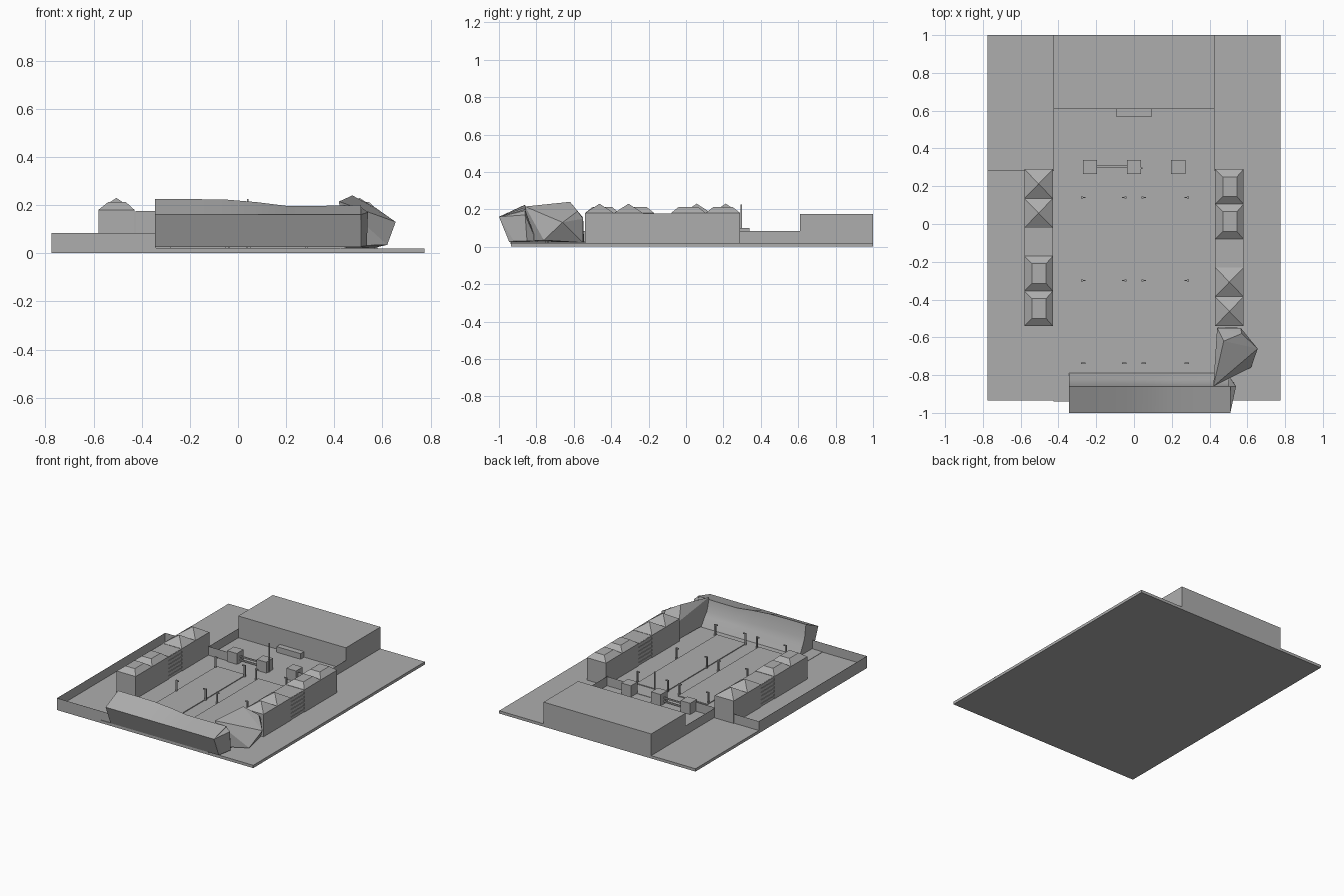
import bpy, bmesh

if "Cube" in bpy.data.objects:
    bpy.data.objects.remove(bpy.data.objects["Cube"])

# One mid-grey for the whole model
grey = bpy.data.materials.new("mid_grey")
grey.diffuse_color = (.42, .42, .42, 1)
grey.use_nodes = True
grey.node_tree.nodes["Principled BSDF"].inputs["Base Color"].default_value = grey.diffuse_color


def link(name, me):
    me.materials.append(grey)
    ob = bpy.data.objects.new(name, me)
    bpy.context.collection.objects.link(ob)
    return ob


def mesh_object(name, verts, faces):
    me = bpy.data.meshes.new(name)
    me.from_pydata(verts, [], faces)
    bm = bmesh.new()
    bm.from_mesh(me)
    bmesh.ops.recalc_face_normals(bm, faces=bm.faces)
    bm.to_mesh(me)
    bm.free()
    return link(name, me)


def frustum(name, x, y, z, tx=None, ty=None):
    """Box from (min, max) ranges; tx/ty give a smaller top rectangle."""
    tx, ty = tx or x, ty or y
    ring = [(0, 0), (1, 0), (1, 1), (0, 1)]
    v = [(x[i], y[j], z[0]) for i, j in ring]
    v += [(tx[i], ty[j], z[1]) for i, j in ring]
    f = [(0, 1, 2, 3), (4, 5, 6, 7)]
    f += [(i, (i + 1) % 4, (i + 1) % 4 + 4, i + 4) for i in range(4)]
    return mesh_object(name, v, f)


def pyramid(name, x, y, z):
    v = [(x[0], y[0], z[0]), (x[1], y[0], z[0]), (x[1], y[1], z[0]), (x[0], y[1], z[0]),
         (sum(x) / 2, sum(y) / 2, z[1])]
    return mesh_object(name, v, [(0, 1, 2, 3)] + [(i, (i + 1) % 4, 4) for i in range(4)])


def hull(name, points):
    bm = bmesh.new()
    for p in points:
        bm.verts.new(p)
    bmesh.ops.convex_hull(bm, input=bm.verts)
    loose = [v for v in bm.verts if not v.link_faces]
    bmesh.ops.delete(bm, geom=loose, context='VERTS')
    bmesh.ops.recalc_face_normals(bm, faces=bm.faces)
    me = bpy.data.meshes.new(name)
    bm.to_mesh(me)
    bm.free()
    return link(name, me)


# Ground slab and courtyard paving
G = 0.02
frustum("base_slab", (-.775, .775), (-.935, 1), (0, G))
frustum("court_paving", (-.425, .425), (-.94, .275), (.016, .0225))
for i, x in enumerate([(-.28, -.05), (.05, .28)]):
    frustum(f"court_strip_{i}", x, (-.75, .16), (G, .028))

# Rear hall with entrance block
frustum("rear_hall", (-.425, .425), (.61, 1), (G, .175))
frustum("entrance_block", (-.095, .095), (.57, .61), (G, .06))

# Thin perimeter walls
T, H = .001, .085
frustum("west_wall", (-.775, -.775 + T), (-.935, .285), (G, H))
frustum("west_yard_front_wall", (-.775, -.34), (-.935, -.935 + T), (G, H))
frustum("west_yard_back_wall", (-.775, -.425), (.285 - T, .285), (G, H))
frustum("rear_wall_left", (-.425, -.425 + T), (.28, .61), (G, H))
frustum("rear_wall_right", (.425 - T, .425), (.28, .61), (G, H))
frustum("gate_wall_left", (-.425, -.27), (.275, .275 + T), (G, H))
frustum("gate_wall_right", (.275, .425), (.285, .285 + T), (G, H))

# Gatehouses, gate bars and mast
for i, x in enumerate([-.233, 0, .235]):
    frustum(f"gatehouse_{i}", (x - .038, x + .038), (.265, .34), (G, .1))
for i, z in enumerate([.035, .06]):
    frustum(f"gate_bar_{i}", (-.195, -.038), (.3, .309), (z, z + .01))
frustum("mast", (.037, .044), (.292, .299), (G, .225))

# Side wings: two roofed ends joined by a louvred middle
E = .18
wings = [("left_wing", -.58, -.43, (-.17, -.02), (-.54, -.355, -.17), (-.02, .135, .29)),
         ("right_wing", .43, .58, (-.23, -.08), (-.08, .105, .29), (-.54, -.385, -.23))]
for name, x0, x1, gap, flats, points in wings:
    frustum(name + "_front", (x0, x1), (-.54, gap[0]), (G, E))
    frustum(name + "_back", (x0, x1), (gap[1], .29), (G, E))
    frustum(name + "_core", (x0 + .004, x1 - .004), gap, (G, E - .002))
    for k in range(6):
        z = G + .01 + k * .027
        frustum(f"{name}_louvre_{k}", (x0, x1), gap, (z, z + .012))
    for a, b in zip(flats, flats[1:]):
        frustum(name + "_flat_roof", (x0, x1), (a, b), (E, .212),
                (x0 + .04, x1 - .035), (a + .04, b - .04))
    for a, b in zip(points, points[1:]):
        pyramid(name + "_pointed_roof", (x0, x1), (a, b), (E, .23))

# Courtyard lamp posts with short arms
for x, d in [(-.275, 1), (-.045, -1), (.045, 1), (.285, -1)]:
    for y in (-.737, -.3, .14):
        frustum("lamp_post", (x - .005, x + .005), (y - .005, y + .005), (G, .105))
        a, b = sorted((x, x + d * .018))
        frustum("lamp_arm", (a, b), (y - .003, y + .003), (.097, .105))

# Leaning front hall: cross-section swept along x, with a dipping ridge
verts, faces = [], []
stations = [(-.345, .225), (-.2, .225), (-.05, .223), (.08, .212), (.2, .197), (.35, .197), (.51, .2)]
for x, top in stations:
    sec = [(-.945, .025), (-1, .16), (-.86, top), (-.845, .6 * top), (-.825, .09), (-.79, .025)]
    verts += [(x, y, z) for y, z in sec]
n = 6
for s in range(len(stations) - 1):
    for i in range(n):
        j = (i + 1) % n
        faces.append((s * n + i, s * n + j, s * n + n + j, s * n + n + i))
faces += [tuple(range(n)), tuple(range(len(verts) - n, len(verts)))]
hall = mesh_object("front_hall", verts, faces)
bpy.context.view_layer.objects.active = hall
hall.select_set(True)
bpy.ops.object.shade_smooth_by_angle(angle=.45)

# Faceted corner pavilion and its link to the front hall
hull("corner_pavilion", [(.45, -.545, .022), (.565, -.55, .022), (.565, -.55, .15), (.44, -.55, .155),
                         (.655, -.66, .13), (.62, -.76, .035), (.475, -.62, .24), (.57, -.58, .19),
                         (.42, -.86, .215), (.43, -.85, .03)])
hull("pavilion_link", [(.5, -.8, .03), (.5, -.86, .2), (.54, -.86, .17), (.535, -.85, .03),
                       (.52, -.92, .03), (.51, -1, .16), (.51, -.945, .025)])
